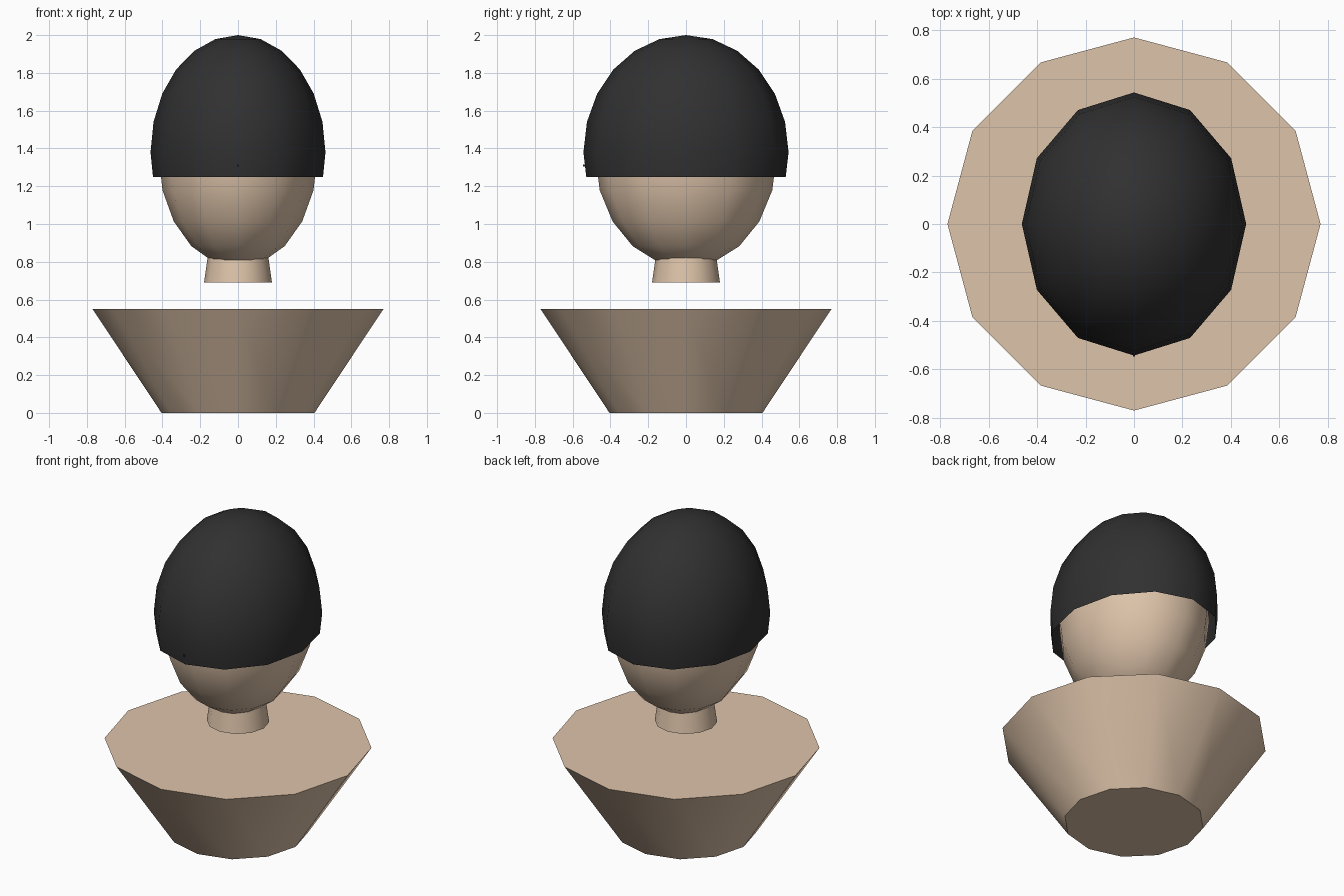
import bpy, bmesh, math
from mathutils import Matrix

if "Cube" in bpy.data.objects:
    bpy.data.objects.remove(bpy.data.objects["Cube"])


def material(name, rgb):
    m = bpy.data.materials.new(name)
    m.diffuse_color = (*rgb, 1)
    m.use_nodes = True
    m.node_tree.nodes["Principled BSDF"].inputs["Base Color"].default_value = m.diffuse_color
    return m


skin = material("skin beige", (0.73, 0.55, 0.40))
black = material("soft black", (0.03, 0.03, 0.03))


def finish(name, bm, mat):
    mesh = bpy.data.meshes.new(name)
    bm.to_mesh(mesh)
    bm.free()
    mesh.materials.append(mat)
    ob = bpy.data.objects.new(name, mesh)
    bpy.context.collection.objects.link(ob)
    bpy.ops.object.select_all(action='DESELECT')
    ob.select_set(True)
    bpy.context.view_layer.objects.active = ob
    bpy.ops.object.shade_smooth_by_angle(angle=math.radians(40))
    return ob


def frustum(name, r1, r2, z1, z2, mat):
    bm = bmesh.new()
    bmesh.ops.create_cone(bm, cap_ends=True, segments=12, radius1=r1, radius2=r2,
                          depth=z2 - z1, matrix=Matrix.Translation((0, 0, (z1 + z2) / 2)))
    return finish(name, bm, mat)


def ellipsoid(rings, radii, z):
    bm = bmesh.new()
    bmesh.ops.create_uvsphere(bm, u_segments=12, v_segments=rings, radius=1,
                              matrix=Matrix.Translation((0, 0, z)) @ Matrix.Diagonal((*radii, 1)))
    return bm


# Flared shoulders and floating neck
frustum("shoulders", 0.405, 0.77, 0, 0.55, skin)
frustum("neck", 0.18, 0.14, 0.69, 0.97, skin)

# Egg-shaped head
finish("head", ellipsoid(10, (0.42, 0.48, 0.59), 1.36), skin)

# Cap: open shell cut level at the rim
bm = ellipsoid(12, (0.463, 0.543, 0.62), 1.38)
bmesh.ops.bisect_plane(bm, geom=bm.verts[:] + bm.edges[:] + bm.faces[:],
                       plane_co=(0, 0, 1.25), plane_no=(0, 0, 1), clear_inner=True)
finish("cap", bm, black)

# Tiny stud on the front of the cap
bm = bmesh.new()
bmesh.ops.create_cube(bm, size=0.01, matrix=Matrix.Translation((0, -0.541, 1.31)))
finish("cap_stud", bm, black)
